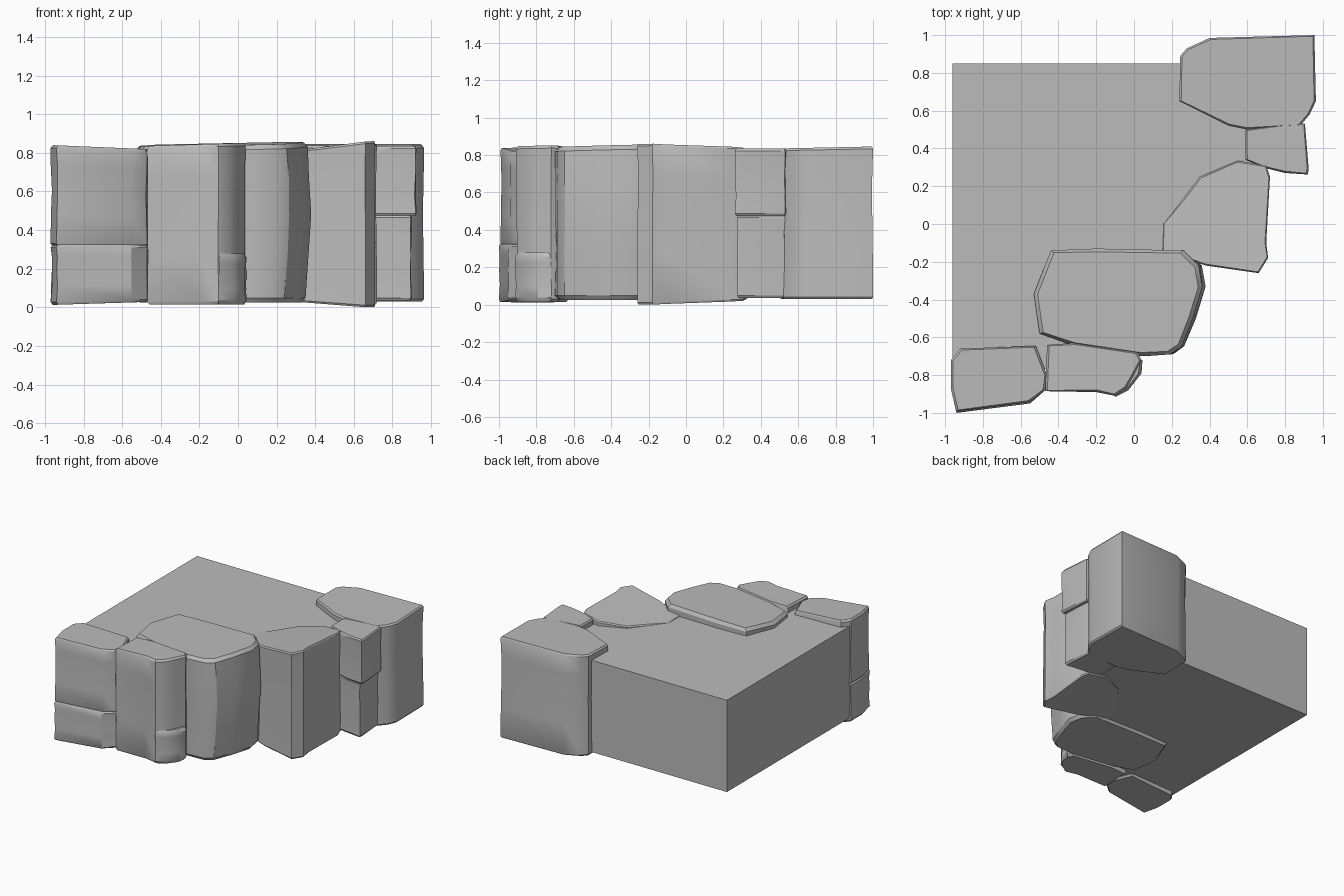
import bpy, bmesh, math, random
from mathutils import Vector

default_cube = bpy.data.objects.get("Cube")
if default_cube:
    bpy.data.objects.remove(default_cube, do_unlink=True)

rng = random.Random(4)

# One plain grey rock colour
stone_grey = bpy.data.materials.new("stone_grey")
stone_grey.use_nodes = True
colour = (0.5, 0.5, 0.5, 1)
stone_grey.diffuse_color = colour
stone_grey.node_tree.nodes["Principled BSDF"].inputs["Base Color"].default_value = colour


def loft(name, rings, smooth=True):
    """Skin a stack of equal rings and close both ends."""
    bm = bmesh.new()
    loops = [[bm.verts.new(p) for p in ring] for ring in rings]
    count = len(loops[0])
    for low, high in zip(loops, loops[1:]):
        for i in range(count):
            j = (i + 1) % count
            bm.faces.new((low[i], low[j], high[j], high[i]))
    bm.faces.new(loops[0])
    bm.faces.new(loops[-1])
    bmesh.ops.recalc_face_normals(bm, faces=bm.faces)
    mesh = bpy.data.meshes.new(name)
    bm.to_mesh(mesh)
    bm.free()
    mesh.materials.append(stone_grey)
    obj = bpy.data.objects.new(name, mesh)
    bpy.context.collection.objects.link(obj)
    if smooth:
        bpy.ops.object.select_all(action="DESELECT")
        obj.select_set(True)
        bpy.context.view_layer.objects.active = obj
        bpy.ops.object.shade_smooth_by_angle(angle=math.radians(32))
    return obj


def stone(name, outline, bottom, top, slope=(0, 0), bulge=0, chip=0.015, base_slope=(0, 0)):
    """Upright rock with chipped rims, tilted ends and slightly worn sides."""
    points = [Vector(p) for p in outline]
    centre = sum(points, Vector((0, 0))) / len(points)
    tilt, base_tilt = Vector(slope), Vector(base_slope)
    rim = min(0.05, chip * 1.2) / (top - bottom)
    levels = [(0, chip), (rim, 0), (0.3, 0), (0.55, 0), (0.8, 0), (1 - rim, 0), (1, chip)]
    rings = []
    for level, inset in levels:
        ring = []
        for p in points:
            arm = p - centre
            wear = rng.uniform(0, 0.008) if 0.2 < level < 0.9 else 0
            q = p - arm.normalized() * (inset + wear)
            if arm.x > 0:
                q.x += bulge * math.sin(math.pi * min(1, 1.1 - level))
            low = bottom + arm.dot(base_tilt)
            high = top + arm.dot(tilt)
            ring.append((q.x, q.y, low + (high - low) * level))
        rings.append(ring)
    return loft(name, rings)


# Flat-sided core behind the rocks
core = [(-.96, .85), (-.96, -.8), (-.2, -.75), (.15, -.4), (.5, 0), (.68, .4), (.68, .85)]
loft("core_block", [[(x, y, z) for x, y in core] for z in (.045, .785)], smooth=False)

# Front left rock, cracked into a lower and an upper part
corner = [(-.97, -.72), (-.92, -.66), (-.52, -.645), (-.46, -.8), (-.47, -.88),
          (-.55, -.95), (-.94, -1), (-.97, -.87)]
stone("corner_rock_lower", corner, .02, .325, base_slope=(.03, 0), chip=.012)
worn = [(x, y + .008 if y < -.9 else y) for x, y in corner]
stone("corner_rock_upper", worn, .315, .83, slope=(-.04, 0), chip=.012)

# Front middle rock with a chipped foot
stone("front_rock", [(-.46, -.64), (-.32, -.63), (.02, -.68), (.04, -.72), (0, -.8),
      (-.04, -.87), (-.1, -.91), (-.2, -.89), (-.47, -.885)], .015, .845, slope=(.03, 0), chip=.012)
stone("front_rock_foot", [(-.1, -.74), (.045, -.72), (.04, -.79), (-.03, -.88), (-.1, -.915)],
      .015, .28, chip=.02)

# Large rounded rock
stone("large_rock", [(-.44, -.14), (-.2, -.13), (.25, -.14), (.33, -.22), (.35, -.33),
      (.3, -.5), (.24, -.65), (.18, -.69), (.03, -.7), (-.33, -.64), (-.5, -.58), (-.53, -.37)],
      .025, .845, slope=(.02, .02), bulge=.03, chip=.02)

# Wedge rock whose inner end sinks into the core
stone("wedge_rock", [(.15, -.14), (.15, 0), (.25, .12), (.35, .25), (.55, .335), (.7, .31),
      (.72, .25), (.7, -.1), (.71, -.18), (.66, -.26), (.38, -.22)],
      .025, .825, slope=(.12, -.04), base_slope=(-.07, .04), chip=.008)

# Small stacked pair
small = [(.59, .5), (.59, .34), (.68, .3), (.8, .27), (.92, .262), (.925, .29), (.905, .53), (.87, .54)]
stone("small_rock_upper", small, .475, .835, chip=.01)
stone("small_rock_lower", [(x - .025 if x > .8 else x, y + .012 if y < .3 else y) for x, y in small],
      .035, .48, chip=.012)

# Back right rock
stone("back_rock", [(.24, .65), (.245, .89), (.28, .93), (.4, .985), (.955, 1), (.963, .65),
      (.93, .58), (.88, .52), (.6, .5), (.5, .52)], .03, .84, slope=(0, .02), chip=.01)
